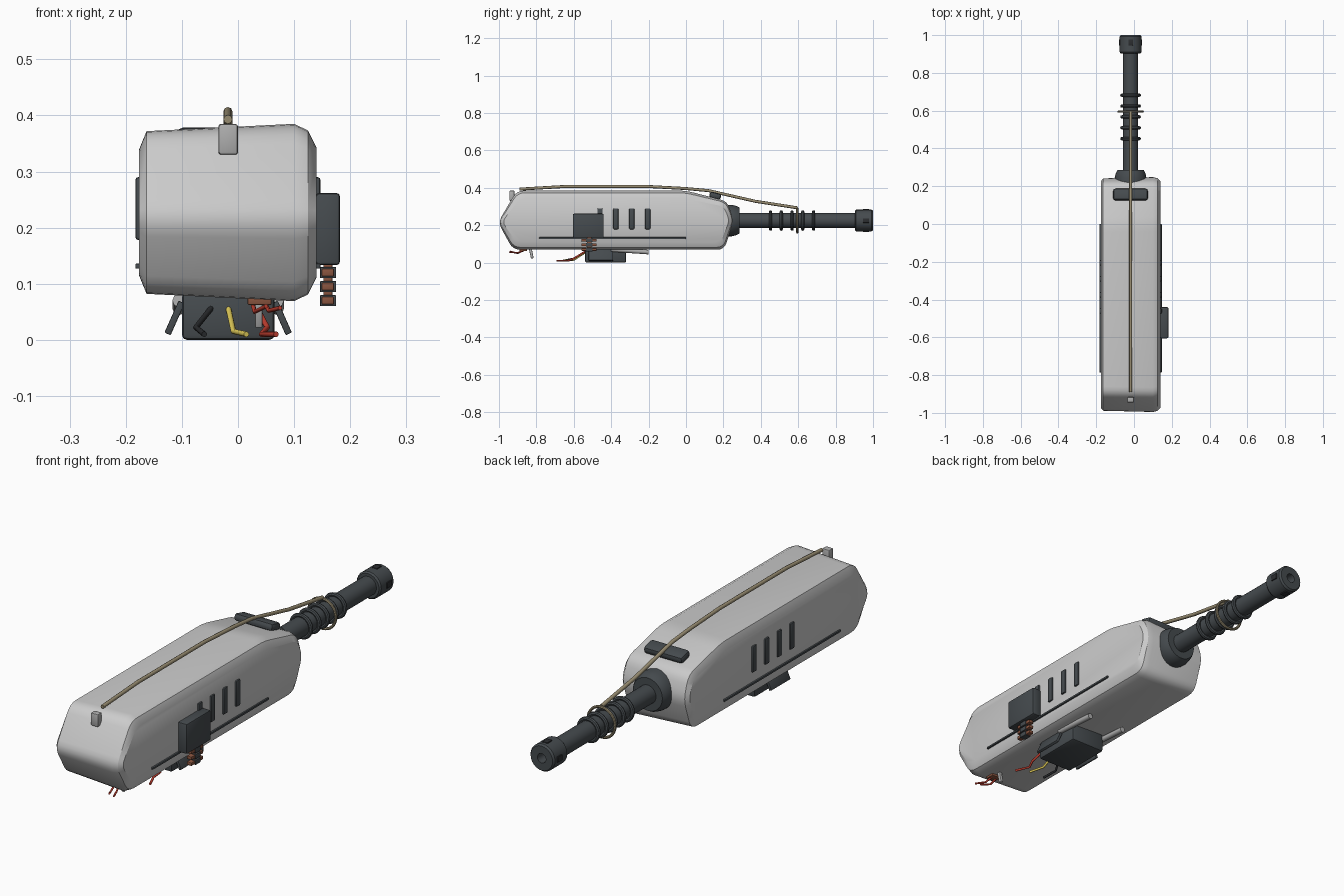
import bpy, bmesh, math
from mathutils import Vector

if "Cube" in bpy.data.objects:
    bpy.data.objects.remove(bpy.data.objects["Cube"])

def mat(name, c):
    m = bpy.data.materials.new(name)
    m.diffuse_color = (*c, 1)
    m.use_nodes = True
    m.node_tree.nodes["Principled BSDF"].inputs["Base Color"].default_value = m.diffuse_color
    return m

DARK = mat("dark", (0.06, 0.07, 0.077))
BLACK = mat("black", (0.025, 0.027, 0.03))
TAN = mat("tan", (0.32, 0.27, 0.17))
RED = mat("red", (0.55, 0.05, 0.03))
YELLOW = mat("yellow", (0.75, 0.6, 0.1))
BROWN = mat("brown", (0.25, 0.09, 0.05))
GREY = mat("grey", (0.42, 0.42, 0.42))
AX, AZ = -0.018, 0.225  # barrel axis

def finish(name, bm, m=None, angle=30):
    bmesh.ops.recalc_face_normals(bm, faces=bm.faces)
    me = bpy.data.meshes.new(name)
    bm.to_mesh(me)
    bm.free()
    ob = bpy.data.objects.new(name, me)
    bpy.context.collection.objects.link(ob)
    if m:
        me.materials.append(m)
    bpy.ops.object.select_all(action='DESELECT')
    bpy.context.view_layer.objects.active = ob
    ob.select_set(True)
    bpy.ops.object.shade_smooth_by_angle(angle=math.radians(angle))
    return ob

def box(name, lo, hi, m=None, bev=0.005, rot=(0, 0, 0)):
    bm = bmesh.new()
    bmesh.ops.create_cube(bm, size=1)
    lo, hi = Vector(lo), Vector(hi)
    for v in bm.verts:
        v.co = v.co * (hi - lo)
    if bev:
        bmesh.ops.bevel(bm, geom=bm.edges[:], offset=bev, segments=2, profile=0.5, affect='EDGES')
    ob = finish(name, bm, m)
    ob.location = (lo + hi) / 2
    ob.rotation_euler = rot
    return ob

def loft(name, loops, m=None, caps=True, closed=False):
    bm = bmesh.new()
    rings = [[bm.verts.new(p) for p in l] for l in loops]
    n = len(rings[0])
    pairs = list(zip(rings, rings[1:])) + ([(rings[-1], rings[0])] if closed else [])
    for a, b in pairs:
        for i in range(n):
            bm.faces.new((a[i], a[(i + 1) % n], b[(i + 1) % n], b[i]))
    if caps:
        bm.faces.new(rings[0])
        bm.faces.new(rings[-1])
    return finish(name, bm, m)

def lathe(name, prof, m, n=24, closed=False):
    # profile of (radius, y) turned around the barrel axis
    loops = [[(AX + r * math.cos(2 * math.pi * i / n), y, AZ + r * math.sin(2 * math.pi * i / n))
              for i in range(n)] for r, y in prof]
    return loft(name, loops, m, not closed, closed)

def torus(name, y, R, r, m):
    return lathe(name, [(R + r * math.cos(a * math.pi / 4), y + r * math.sin(a * math.pi / 4))
                        for a in range(8)], m, 32, True)

def wire(name, pts, r, m):
    cu = bpy.data.curves.new(name, 'CURVE')
    cu.dimensions = '3D'
    cu.bevel_depth = r
    cu.bevel_resolution = 2
    cu.use_fill_caps = True
    sp = cu.splines.new('POLY')
    sp.points.add(len(pts) - 1)
    for p, q in zip(sp.points, pts):
        p.co = (*q, 1)
    cu.materials.append(m)
    ob = bpy.data.objects.new(name, cu)
    bpy.context.collection.objects.link(ob)

def rounded(pts, r, seg=4):
    out = []
    for i, p in enumerate(pts):
        p, a, b = Vector(p), Vector(pts[i - 1]), Vector(pts[(i + 1) % len(pts)])
        s, e = p + (a - p).normalized() * r, p + (b - p).normalized() * r
        for k in range(seg + 1):
            t = k / seg
            out.append(s * (1 - t) ** 2 + p * 2 * t * (1 - t) + e * t * t)
    return out

# main housing: rounded side profile lofted across x
prof = rounded([(-1.005, 0.215), (-0.905, 0.385), (0.0, 0.385), (0.222, 0.328),
                (0.254, 0.225), (0.205, 0.069), (-0.925, 0.069)], 0.04)
loops = []
for x, d in [(-0.176, 0.045), (-0.163, 0.013), (0.10, 0), (0.125, 0.012), (0.14, 0.042)]:
    loops.append([(x, -0.375 + (p.x + 0.375) * (1 - 0.5 * d / 0.62),
                   0.227 + (p.y - 0.227) * (1 - d / 0.158)) for p in prof])
loft("housing", loops)

# side vents and rails on both sides
for side, x0, x1 in (("left", -0.183, -0.165), ("right", 0.13, 0.147)):
    for i in range(4):
        y = -0.46 + 0.085 * i
        box(f"{side}_vent_{i}", (x0, y - 0.014, 0.178), (x1, y + 0.014, 0.29), DARK)
    box(f"{side}_rail", (x0, -0.785, 0.127), (x1, 0.0, 0.136), DARK, 0.002)

# top sight block on the sloping nose
box("nose_block", (-0.11, 0.125, 0.342), (0.073, 0.187, 0.374), DARK, 0.012, (math.radians(-14.5), 0, 0))

# barrel, collar, ribs and muzzle
lathe("collar", [(0.084, 0.2), (0.084, 0.245), (0.078, 0.27), (0.07, 0.285)], DARK, 32)
lathe("barrel", [(0.04, 0.26), (0.04, 0.93)], DARK)
for i in range(5):
    torus(f"barrel_rib_{i}", 0.452 + 0.0575 * i, 0.046, 0.009, DARK)
lathe("muzzle", [(0.052, 0.903), (0.058, 0.91), (0.058, 0.992), (0.052, 1.0), (0.02, 1.0), (0.02, 0.95)], DARK)
for i in range(4):
    a = i * math.pi / 2
    c = Vector((AX + 0.057 * math.cos(a), 0.962, AZ + 0.057 * math.sin(a)))
    h = Vector((0.004 if i % 2 == 0 else 0.012, 0.016, 0.012 if i % 2 == 0 else 0.004))
    box(f"muzzle_slot_{i}", c - h, c + h, BLACK, 0.001)

# cable along the top with its clip and barrel loop
wire("top_cable", [(AX, -0.89, 0.393), (AX, -0.65, 0.407), (AX, -0.2, 0.407), (AX, 0.0, 0.396),
                   (AX, 0.12, 0.385), (AX, 0.37, 0.328), (AX, 0.595, 0.293)], 0.008, TAN)
torus("cable_loop", 0.595, 0.064, 0.006, TAN)
box("cable_clip", (-0.035, -0.945, 0.33), (0.0, -0.917, 0.385), GREY, 0.005)

# side box with stacked contacts
box("side_box", (0.138, -0.605, 0.133), (0.182, -0.44, 0.262), DARK, 0.007)
for i in range(3):
    z = 0.06 + 0.025 * i
    box(f"contact_{i}", (0.149, -0.558, z + 0.003), (0.171, -0.478, z + 0.017), BROWN, 0.002)
    box(f"contact_sleeve_{i}", (0.146, -0.535, z), (0.175, -0.5, z + 0.02), DARK, 0.002)
box("contact_stem", (0.152, -0.53, 0.065), (0.168, -0.505, 0.14), BROWN, 0.002)

# underside module with flared side plates and pegs
box("lower_module", (-0.10, -0.54, 0.0), (0.065, -0.32, 0.085), DARK, 0.009)
for side, x, s in (("left", -0.113, 1), ("right", 0.078, -1)):
    box(f"{side}_flap", (x - 0.006, -0.52, 0.008), (x + 0.006, -0.39, 0.07), DARK, 0.002,
        (0, s * math.radians(24), 0))
    wire(f"{side}_rear_peg", [(x + s * 0.008, -0.4, 0.07), (x + s * 0.008, -0.2, 0.056)], 0.012, GREY)
box("front_peg", (0.03, -0.835, 0.022), (0.044, -0.82, 0.08), GREY, 0.003, (math.radians(12), 0, 0))
box("front_tab", (0.017, -0.89, 0.062), (0.06, -0.85, 0.08), BROWN, 0.003)

# loose wires
wire("black_wire", [(-0.045, -0.53, 0.06), (-0.075, -0.6, 0.022), (-0.06, -0.66, 0.01)], 0.005, BLACK)
wire("yellow_wire", [(-0.018, -0.53, 0.06), (-0.008, -0.6, 0.015), (0.015, -0.66, 0.01)], 0.005, YELLOW)
wire("red_wire", [(0.03, -0.53, 0.065), (0.052, -0.6, 0.022), (0.042, -0.63, 0.01), (0.068, -0.69, 0.01)], 0.005, RED)
wire("front_red_wire_a", [(0.045, -0.86, 0.07), (0.055, -0.9, 0.052), (0.075, -0.945, 0.057)], 0.004, RED)
wire("front_red_wire_b", [(0.025, -0.86, 0.068), (0.03, -0.9, 0.05), (0.05, -0.94, 0.06)], 0.004, RED)
